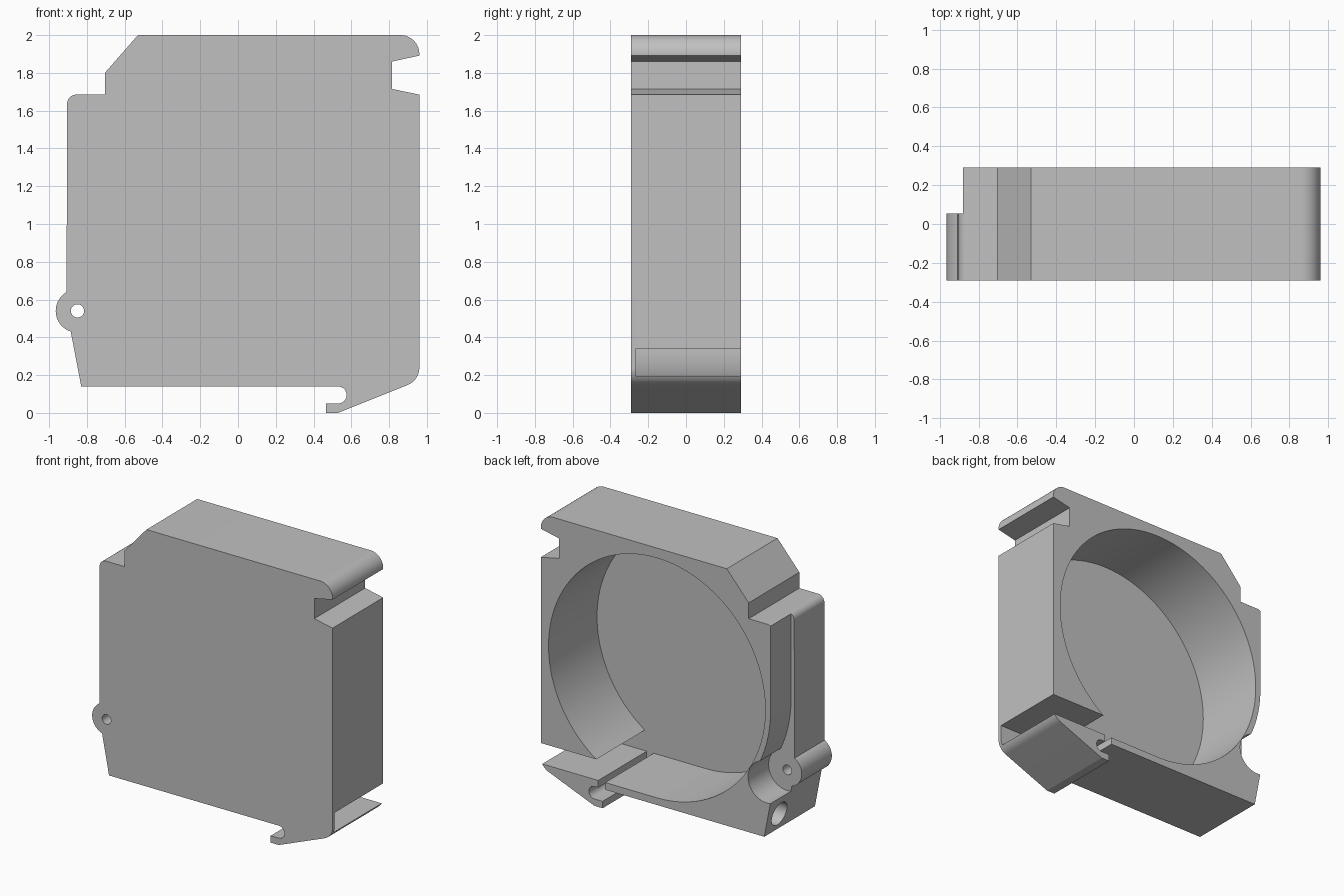
import bpy, bmesh
from math import cos, sin, radians
from mathutils import Matrix

cube = bpy.data.objects.get("Cube")
if cube:
    bpy.data.objects.remove(cube, do_unlink=True)

FRONT, BACK, FLOOR, STEP = -0.29, 0.29, -0.265, 0.055
EAR = (-0.85, 0.54)
BOWL = (0.03, 1.06)

grey = bpy.data.materials.new("plain grey")
grey.use_nodes = True
grey.diffuse_color = (0.53, 0.53, 0.53, 1)
grey.node_tree.nodes["Principled BSDF"].inputs["Base Color"].default_value = grey.diffuse_color


def arc(centre, r, a0, a1, step=5):
    """Points along an arc in the xz plane, in degrees."""
    n = max(2, round(abs(a1 - a0) / step))
    angles = [radians(a0 + (a1 - a0) * i / n) for i in range(n + 1)]
    return [(centre[0] + r * cos(a), centre[1] + r * sin(a)) for a in angles]


def prism(name, outline, y0, y1):
    """Extrude an xz outline along y."""
    bm = bmesh.new()
    face = bm.faces.new([bm.verts.new((x, y0, z)) for x, z in outline])
    new = bmesh.ops.extrude_face_region(bm, geom=[face])["geom"]
    bmesh.ops.translate(bm, vec=(0, y1 - y0, 0),
                        verts=[v for v in new if isinstance(v, bmesh.types.BMVert)])
    bmesh.ops.recalc_face_normals(bm, faces=bm.faces)
    mesh = bpy.data.meshes.new(name)
    bm.to_mesh(mesh)
    bm.free()
    mesh.materials.append(grey)
    ob = bpy.data.objects.new(name, mesh)
    bpy.context.collection.objects.link(ob)
    return ob


# Outer silhouette: top lip, side notch, spring foot, ear and stepped shoulder
outline = (
    [(-0.53, 2)] + arc((0.86, 1.9), 0.1, 90, -5)
    + [(0.815, 1.86), (0.815, 1.715), (0.96, 1.685)]
    + arc((0.86, 0.24), 0.1, 0, -70)
    + [(0.53, 0), (0.465, 0), (0.465, 0.05)]
    + arc((0.53, 0.095), 0.045, -90, 90, 10)
    + [(-0.83, 0.14)]
    + arc(EAR, 0.115, -108, -240)
    + arc((-0.855, 1.635), 0.05, 180, 90, 10)
    + [(-0.705, 1.685), (-0.705, 1.8)]
)
housing = prism("housing", outline, FRONT, BACK)

# Round pocket, open to the side through the slot above the foot
pocket = prism("pocket_cutter",
               arc(BOWL, 0.868, -56, 270, 3) + [(1.1, 0.192), (1.1, 0.34)],
               FLOOR, 0.4)

# Gap that frees the tongue of the foot
gap = prism("tongue_gap_cutter",
            [(0.444, 0.11), (0.5, 0.11), (0.5, 0.22), (0.444, 0.22)], FLOOR, 0.4)

# Relief behind the ear that follows the pocket wall
relief = prism("relief_cutter",
               [(-1.1, 1.8), (-0.88, 1.8)] + arc(BOWL, 0.91, 180, 204.6, 3)
               + arc(EAR, 0.15, 68, -100) + [(-1.1, 0.38)],
               STEP, 0.4)

# Pin hole through the ear, and the blind hole in the lower corner
pin = prism("pin_hole_cutter", arc(EAR, 0.035, 0, 350, 10), -0.5, 0.5)
blind = prism("blind_hole_cutter", arc((0, 0), 0.085, 0, 350, 10), -0.2, 0.2)
blind.data.transform(Matrix.Translation((-0.75, 0.15, 0.26)) @ Matrix.Rotation(radians(90), 4, 'Z'))

cutters = [pocket, gap, relief, pin, blind]
for cutter in cutters:
    cutter.hide_render = True
    mod = housing.modifiers.new(cutter.name, 'BOOLEAN')
    mod.operation = 'DIFFERENCE'
    mod.solver = 'EXACT'
    mod.object = cutter

# Bake the cuts and drop the cutters
bpy.context.view_layer.update()
graph = bpy.context.evaluated_depsgraph_get()
result = bpy.data.meshes.new_from_object(housing.evaluated_get(graph))
housing.modifiers.clear()
housing.data = result
for cutter in cutters:
    bpy.data.objects.remove(cutter, do_unlink=True)

bpy.ops.object.select_all(action='DESELECT')
housing.select_set(True)
bpy.context.view_layer.objects.active = housing
bpy.ops.object.shade_smooth_by_angle(angle=radians(20))
